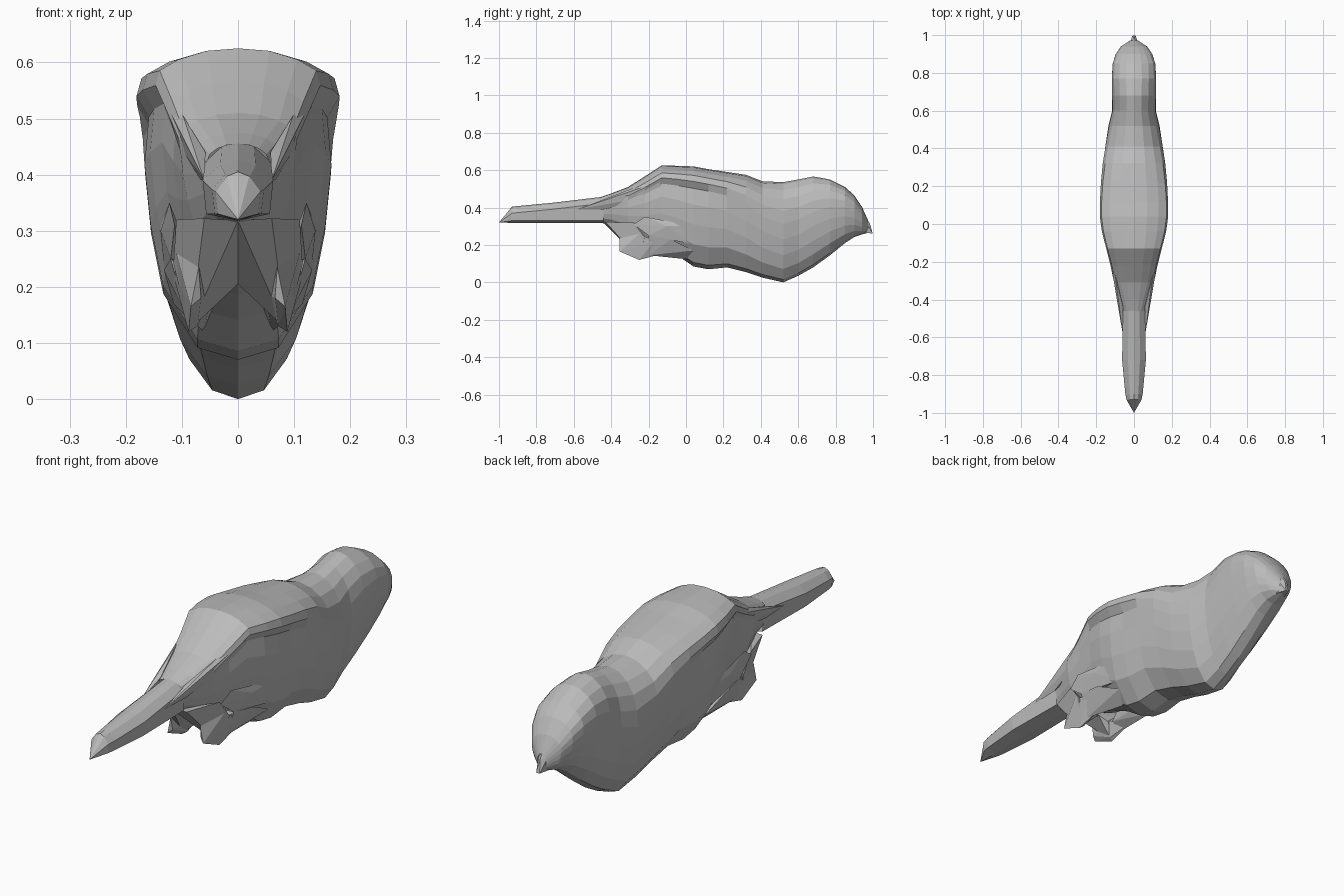
import bpy
import bmesh
import math

if "Cube" in bpy.data.objects:
    bpy.data.objects.remove(bpy.data.objects["Cube"], do_unlink=True)

grey = bpy.data.materials.new("plumage grey")
grey.use_nodes = True
grey.diffuse_color = (0.5, 0.5, 0.5, 1)
grey.node_tree.nodes["Principled BSDF"].inputs["Base Color"].default_value = grey.diffuse_color


def finish(name, bm):
    bmesh.ops.recalc_face_normals(bm, faces=bm.faces)
    mesh = bpy.data.meshes.new(name)
    bm.to_mesh(mesh)
    bm.free()
    mesh.materials.append(grey)
    obj = bpy.data.objects.new(name, mesh)
    bpy.context.collection.objects.link(obj)


def loft(name, rings):
    """Skin a list of closed rings, leaving the hidden ends open."""
    bm = bmesh.new()
    loops = [[bm.verts.new(p) for p in ring] for ring in rings]
    count = len(loops[0])
    for a, b in zip(loops, loops[1:]):
        for i in range(count):
            j = (i + 1) % count
            bm.faces.new((a[i], a[j], b[j], b[i]))
    bmesh.ops.remove_doubles(bm, verts=bm.verts, dist=0.0005)
    finish(name, bm)


def hull(name, points, side=1):
    """Faceted solid around a few points, optionally mirrored in x."""
    bm = bmesh.new()
    for x, y, z in points:
        bm.verts.new((x * side, y, z))
    bmesh.ops.convex_hull(bm, input=bm.verts)
    spare = [v for v in bm.verts if not v.link_faces]
    bmesh.ops.delete(bm, geom=spare, context="VERTS")
    finish(name, bm)


def mirrored(half):
    """Close a half outline running from the top to the bottom centre."""
    return half + [(-x, y, z) for x, y, z in half[-2:0:-1]]


# Half outline of the winged torso, blended towards an ellipse for the breast
WINGED = [(0, 1), (.38, .99), (.72, .955), (.95, .91), (1, .85), (.96, .78),
          (.92, .62), (.86, .42), (.74, .22), (.4, .04), (0, 0)]
STEPS = len(WINGED) - 1


def body_ring(y, top, bottom, width, roundness):
    ledge = 0.08 if -0.25 < y < 0.15 else 0
    half = []
    for i, (fx, fz) in enumerate(WINGED):
        angle = math.pi * i / STEPS
        if i == 5:
            fx -= ledge
        x = fx + (math.sin(angle) - fx) * roundness
        z = fz + ((math.cos(angle) + 1) / 2 - fz) * roundness
        half.append((x * width, y, bottom + z * (top - bottom)))
    return mirrored(half)


# Body: y, top, bottom, half width, roundness
STATIONS = [
    (-.46, .455, .32, .056, .4), (-.4, .475, .305, .073, .3),
    (-.31, .51, .26, .106, .2), (-.22, .567, .215, .125, .1),
    (-.13, .625, .185, .147, 0), (-.04, .623, .14, .17, 0),
    (.04, .62, .085, .181, 0), (.12, .605, .07, .18, 0),
    (.22, .59, .08, .176, .1), (.32, .575, .055, .168, .3),
    (.41, .54, .025, .155, .5), (.52, .536, 0, .137, .7),
    (.6, .55, .035, .117, .7), (.68, .566, .08, .119, .6),
    (.77, .55, .145, .12, .5), (.85, .51, .21, .115, .5),
    (.9, .465, .243, .098, .6), (.94, .405, .256, .07, .7),
    (.972, .335, .264, .02, 1),
]
loft("body", [body_ring(*s) for s in STATIONS])

# Small beak, drooping to the tip
hull("beak", [(0, .965, .345), (.02, .965, .315), (-.02, .965, .315), (.022, .95, .264),
              (-.022, .95, .264), (.008, .998, .262), (-.008, .998, .262), (0, .983, .315)])


# Tail: flat underneath, shallow ridge on top, closing to a point
def tail_ring(y, top, width):
    return mirrored([(0, y, top), (width * .5, y, top - .008), (width, y, top - .035),
                     (width * .9, y, .33), (0, y, .318)])


tip = [(0, -1, .32)] * 8
loft("tail", [tip, tail_ring(-.93, .405, .04), tail_ring(-.9, .408, .046),
              tail_ring(-.72, .425, .063), tail_ring(-.44, .458, .058)])

for side, label in ((1, "left"), (-1, "right")):
    # Folded wing tip running back along the tail
    hull(label + "_wing_tip", [
        (.135, -.14, .54), (.12, -.12, .47), (.098, -.28, .505), (.098, -.3, .44),
        (.058, -.44, .44), (.066, -.44, .39), (.06, -.58, .39), (.06, -.3, .42)], side)
    # Flank feathers above the leg
    hull(label + "_flank", [
        (.142, .05, .3), (.128, .06, .2), (.138, -.1, .3), (.122, -.22, .35),
        (.113, -.28, .31), (.12, -.2, .25), (.08, -.1, .24)], side)
    # Thigh tucked against the belly
    hull(label + "_thigh", [
        (.06, .04, .12), (.115, .04, .17), (.132, -.08, .23), (.12, -.2, .25),
        (.09, -.2, .145), (.075, -.06, .152), (.05, -.2, .18), (.04, -.05, .17),
        (.04, -.15, .22)], side)
    # Foot sweeping back and down
    hull(label + "_foot", [
        (.115, -.17, .22), (.088, -.25, .12), (.072, -.24, .13), (.085, -.13, .152),
        (.084, -.355, .165), (.066, -.345, .18), (.07, -.355, .235), (.11, -.25, .26),
        (.045, -.22, .19)], side)
    # Under-tail feathers spreading from the tail root to the foot
    hull(label + "_undertail", [
        (0, -.44, .318), (.06, -.43, .322), (.085, -.25, .125), (.11, -.28, .32),
        (.115, -.22, .24), (.045, -.22, .185), (0, -.23, .205)], side)
